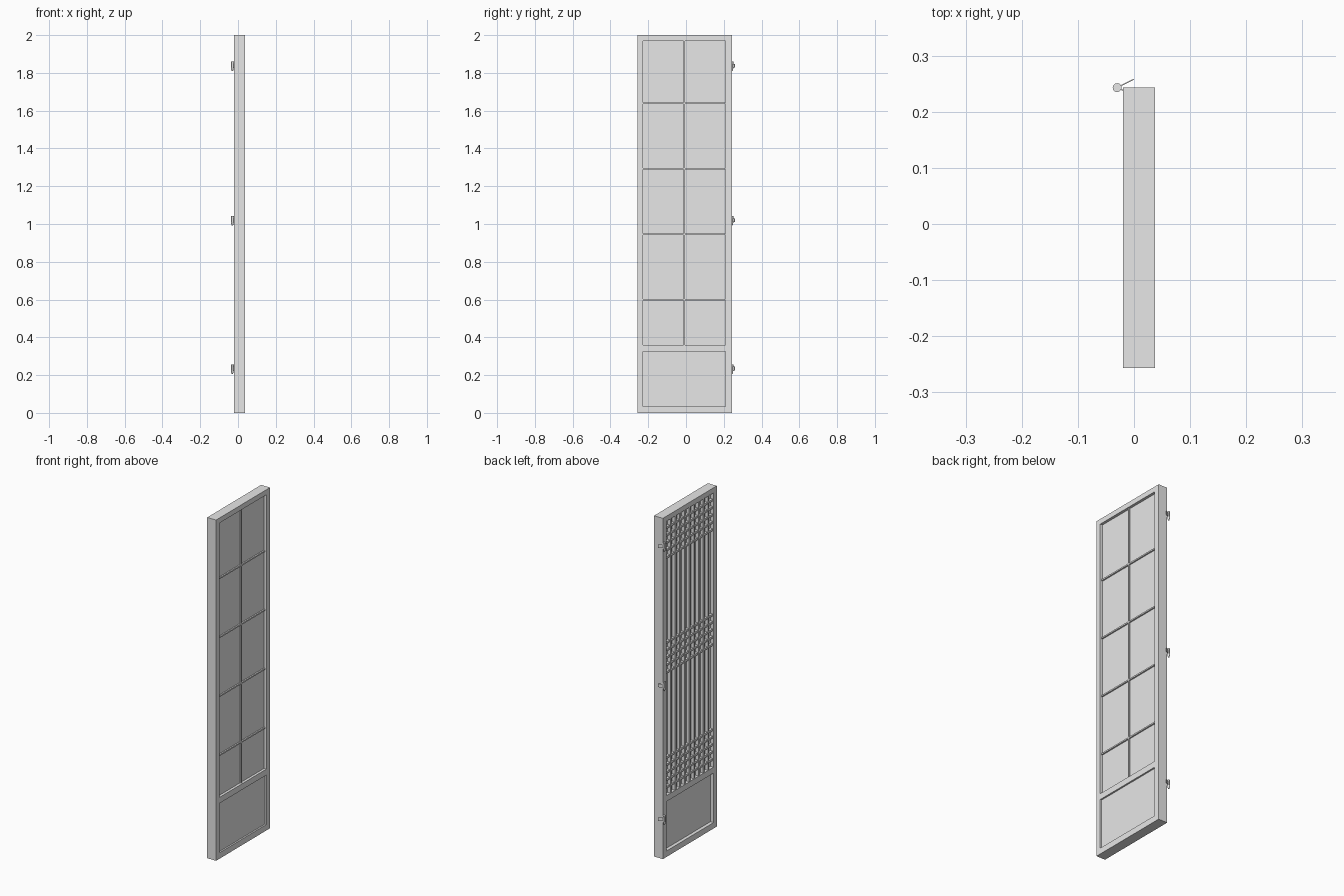
import bpy, bmesh, math
from mathutils import Matrix, Vector

cube = bpy.data.objects.get("Cube")
if cube:
    bpy.data.objects.remove(cube, do_unlink=True)

grey = bpy.data.materials.new("plain_grey")
grey.use_nodes = True
grey.diffuse_color = (0.8, 0.8, 0.8, 1)
grey.node_tree.nodes["Principled BSDF"].inputs["Base Color"].default_value = (0.8, 0.8, 0.8, 1)


def finish(name, bm):
    mesh = bpy.data.meshes.new(name)
    bm.to_mesh(mesh)
    bm.free()
    mesh.materials.append(grey)
    obj = bpy.data.objects.new(name, mesh)
    bpy.context.collection.objects.link(obj)
    return obj


def add_box(bm, xs, ys, zs):
    """Add a box given its (min, max) range on each axis."""
    ranges = (xs, ys, zs)
    centre = Vector([(a + b) / 2 for a, b in ranges])
    size = [b - a for a, b in ranges]
    bmesh.ops.create_cube(bm, size=1,
                          matrix=Matrix.Translation(centre) @ Matrix.Diagonal((*size, 1)))


def box(name, xs, ys, zs):
    bm = bmesh.new()
    add_box(bm, xs, ys, zs)
    return finish(name, bm)


# Main dimensions
DEPTH = (-0.02, 0.0375)
Y0, Y1 = -0.257, 0.243
IN0, IN1 = -0.227, 0.209
LOW0, LOW1 = 0.035, 0.325
WIN0, WIN1 = 0.36, 1.97
MID_Y = (IN0 + IN1) / 2

# Outer frame
box("right_stile", DEPTH, (Y0, IN0), (0, 2))
box("left_stile", DEPTH, (IN1, Y1), (0, 2))
for name, zs in (("bottom_rail", (0, LOW0)), ("middle_rail", (LOW1, WIN0)),
                 ("top_rail", (WIN1, 2))):
    box(name, DEPTH, (IN0, IN1), zs)

# Recessed panels
box("lower_panel", (0, 0.028), (IN0, IN1), (LOW0, LOW1))
box("window_pane", (0, 0.022), (IN0, IN1), (WIN0, WIN1))

# Thin glazing bars on one side
bm = bmesh.new()
add_box(bm, (0.02, 0.03), (MID_Y - 0.004, MID_Y + 0.004), (WIN0, WIN1))
for i in range(4):
    z = 0.6 + i * 0.346
    add_box(bm, (0.02, 0.03), (IN0, IN1), (z - 0.004, z + 0.004))
finish("glazing_bars", bm)

# Lattice on the other side: full-height slats and three bands of cross slats
CELLS = 10
step = (IN1 - IN0) / CELLS
HALF = 0.006
bm = bmesh.new()
for i in range(1, CELLS):
    y = IN0 + i * step
    add_box(bm, (-0.018, 0.001), (y - HALF, y + HALF), (WIN0, WIN1))
finish("lattice_uprights", bm)

bm = bmesh.new()
for i in range(5):
    for z in (WIN1 - (i + 1) * step, (WIN0 + WIN1) / 2 + (i - 2) * step,
              WIN0 + (i + 1) * step):
        add_box(bm, (-0.015, 0.001), (IN0, IN1), (z - HALF, z + HALF))
finish("lattice_crossbars", bm)

# Hinges: barrel with a tapered foot, one open leaf and one fixed leaf
PIN = Vector((-0.03, 0.243, 0))
for n, z in enumerate((0.235, 1.02, 1.838)):
    bm = bmesh.new()
    for r_low, r_top, height, dz in ((0.008, 0.008, 0.032, 0.006),
                                     (0.004, 0.008, 0.018, -0.019)):
        bmesh.ops.create_cone(bm, cap_ends=True, segments=12, radius1=r_low, radius2=r_top,
                              depth=height,
                              matrix=Matrix.Translation(PIN + Vector((0, 0, z + dz))))
    barrel = finish(f"hinge_barrel_{n + 1}", bm)
    for leaf, angle, length in (("open", 27, 0.033), ("fixed", -25, 0.013)):
        plate = box(f"hinge_{leaf}_leaf_{n + 1}", (0, length), (-0.001, 0.001), (-0.01, 0.01))
        plate.location = PIN + Vector((0, 0, z))
        plate.rotation_euler.z = math.radians(angle)
    bpy.ops.object.select_all(action='DESELECT')
    barrel.select_set(True)
    bpy.context.view_layer.objects.active = barrel
    bpy.ops.object.shade_smooth_by_angle()
